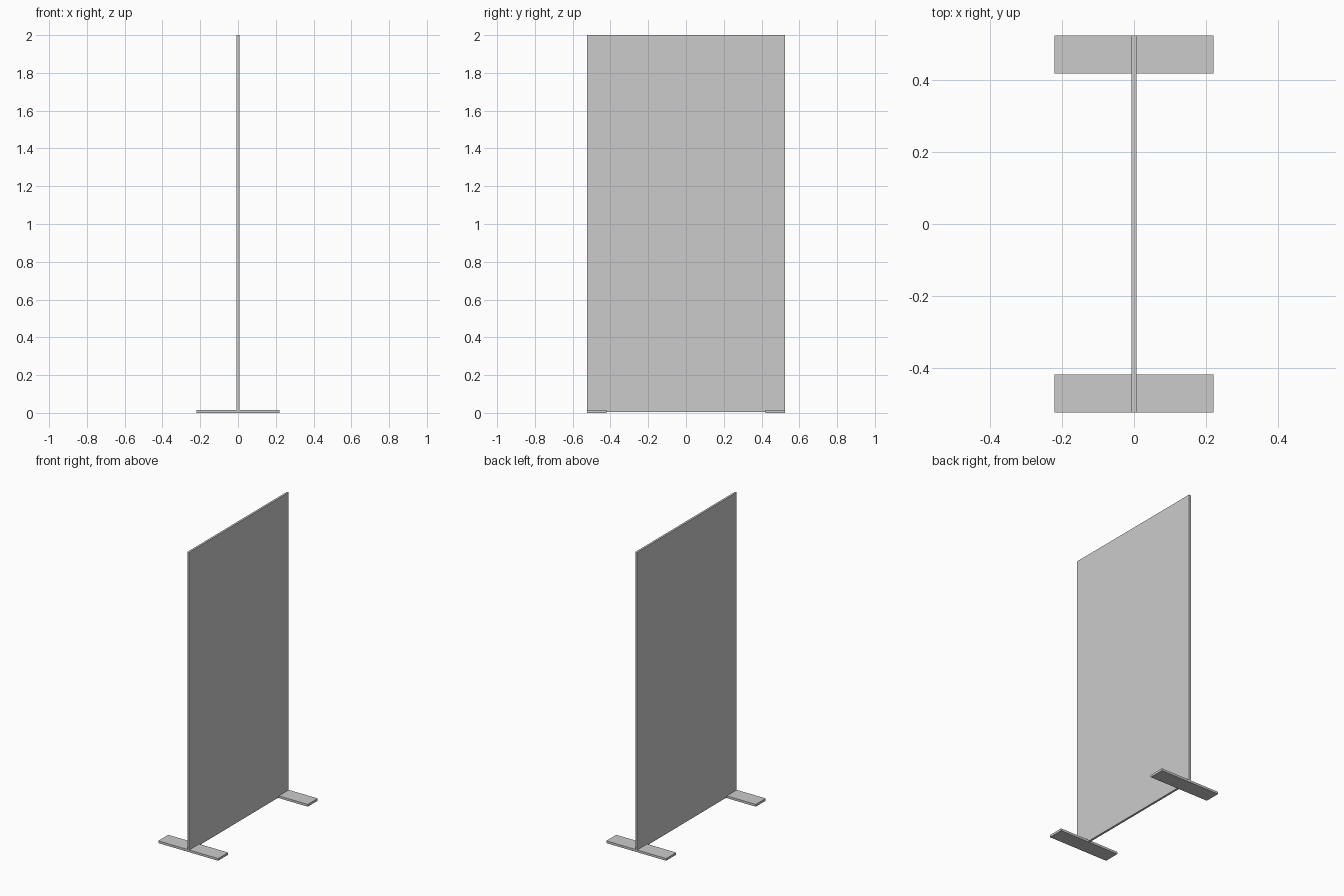
import bpy

if "Cube" in bpy.data.objects:
    bpy.data.objects.remove(bpy.data.objects["Cube"])


def box(name, lo, hi):
    """Add a box spanning two opposite corners."""
    centre = [(a + b) / 2 for a, b in zip(lo, hi)]
    bpy.ops.mesh.primitive_cube_add(size=1, location=centre)
    obj = bpy.context.object
    obj.name = name
    obj.scale = [b - a for a, b in zip(lo, hi)]
    bpy.ops.object.transform_apply(location=False, rotation=False, scale=True)
    return obj


HALF_WIDTH = 0.525
FOOT_DEPTH = 0.105

# Thin upright screen
box("screen_panel", (-0.007, -HALF_WIDTH, 0.005), (0.007, HALF_WIDTH, 2.0))

# Flat foot plates, flush with the screen ends
box("front_foot", (-0.221, -HALF_WIDTH, 0), (0.221, -HALF_WIDTH + FOOT_DEPTH, 0.015))
box("back_foot", (-0.221, HALF_WIDTH - FOOT_DEPTH, 0), (0.221, HALF_WIDTH, 0.015))
